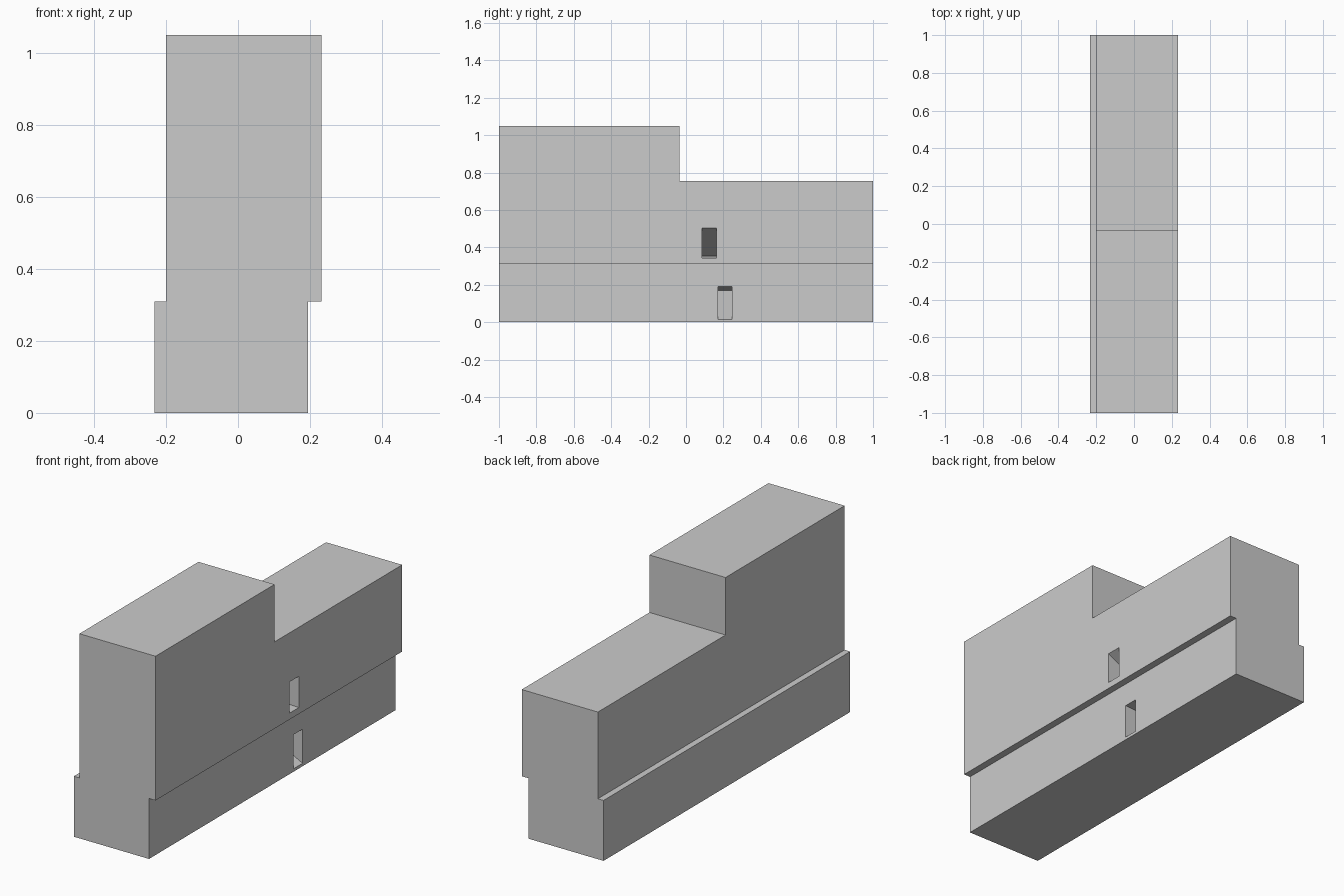
import bpy, bmesh
from mathutils import Vector

if "Cube" in bpy.data.objects:
    bpy.data.objects.remove(bpy.data.objects["Cube"])


def prism(name, points, y0, y1):
    """Extrude an (x, z) outline along y."""
    bm = bmesh.new()
    face = bm.faces.new([bm.verts.new((x, y0, z)) for x, z in points])
    ext = bmesh.ops.extrude_face_region(bm, geom=[face])
    verts = [v for v in ext["geom"] if isinstance(v, bmesh.types.BMVert)]
    bmesh.ops.translate(bm, vec=Vector((0, y1 - y0, 0)), verts=verts)
    bmesh.ops.recalc_face_normals(bm, faces=bm.faces)
    mesh = bpy.data.meshes.new(name)
    bm.to_mesh(mesh)
    bm.free()
    obj = bpy.data.objects.new(name, mesh)
    bpy.context.collection.objects.link(obj)
    return obj


def cut(body, cutter):
    """Subtract the cutter from the body and discard it."""
    mod = body.modifiers.new("cut", 'BOOLEAN')
    mod.operation = 'DIFFERENCE'
    mod.solver = 'EXACT'
    mod.object = cutter
    cutter.hide_render = True
    bpy.context.view_layer.objects.active = body
    bpy.ops.object.modifier_apply(modifier=mod.name)
    bpy.data.objects.remove(cutter)


def pocket(name, x, z0, z1, z_tip, depth, y0, y1):
    """Wedge running from an opening at x to an inner tip edge."""
    e = 0.01  # overshoot outside the wall, along the wedge slopes
    lo = z0 - (z_tip - z0) * e / depth
    hi = z1 + (z1 - z_tip) * e / depth
    return prism(name, [(x + e, lo), (x + e, hi), (x - depth, z_tip)], y0, y1)


# Body: upper half shifted sideways over the lower half
body = prism("body", [(-0.232, 0), (0.195, 0), (0.195, 0.31), (0.232, 0.31),
                      (0.232, 1.05), (-0.20, 1.05), (-0.20, 0.31), (-0.232, 0.31)], -1, 1)

# Step in the top towards the back
cut(body, prism("step_cutter", [(-0.5, 0.755), (0.5, 0.755), (0.5, 1.3), (-0.5, 1.3)], -0.035, 1.2))

# Two wedge pockets in the right side
cut(body, pocket("upper_pocket", 0.232, 0.343, 0.503, 0.353, 0.29, 0.085, 0.162))
cut(body, pocket("lower_pocket", 0.195, 0.015, 0.19, 0.17, 0.30, 0.17, 0.245))
